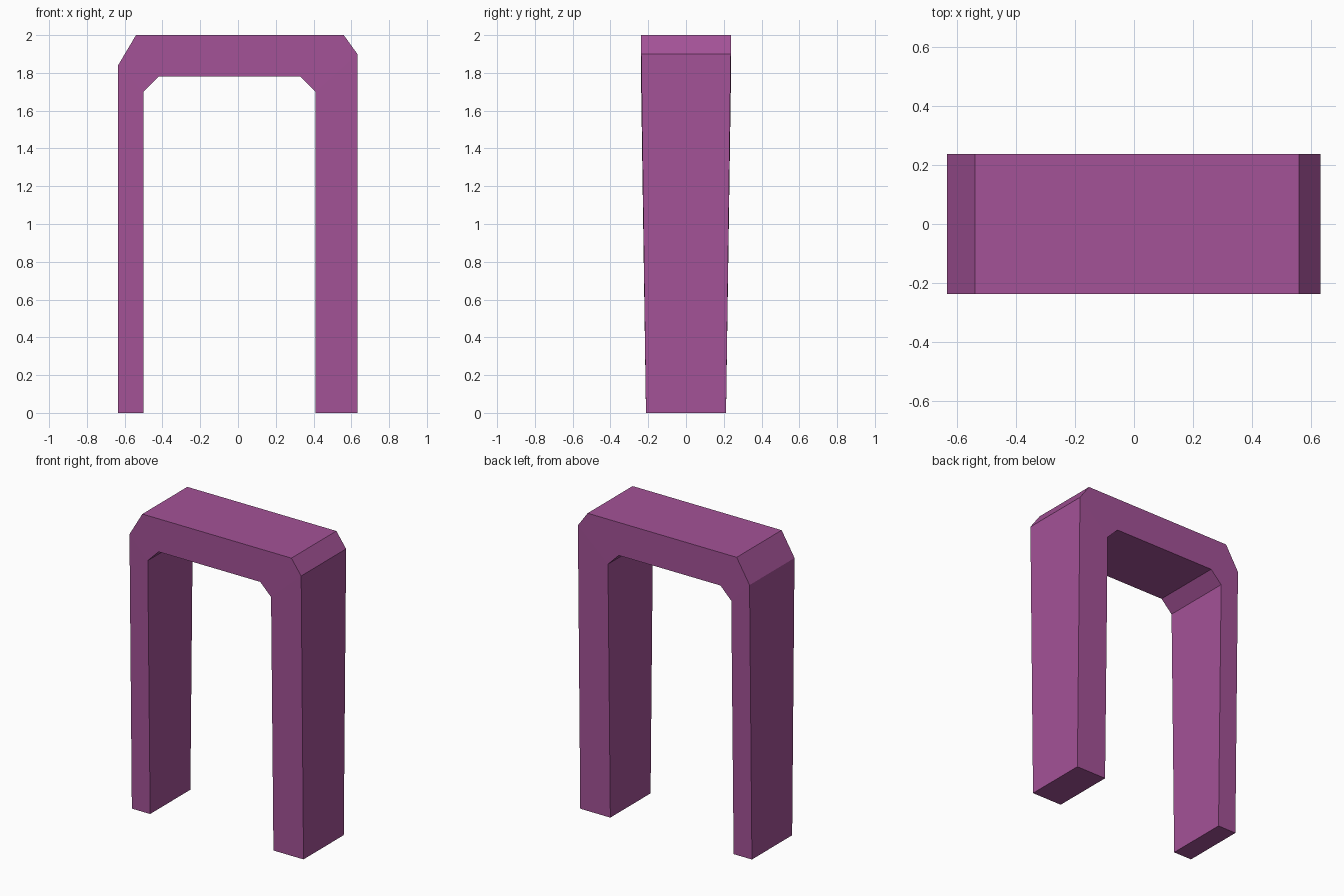
import bpy
import bmesh

cube = bpy.data.objects.get("Cube")
if cube:
    bpy.data.objects.remove(cube, do_unlink=True)

# Single flat purple finish
purple = bpy.data.materials.new("purple")
purple.use_nodes = True
colour = (0.37, 0.085, 0.31, 1.0)
purple.diffuse_color = colour
purple.node_tree.nodes["Principled BSDF"].inputs["Base Color"].default_value = colour

# Arch outline in x, z: outer edge from the right foot round to the left, then the inner edge back
outline = [(-0.635, 0), (-0.635, 1.84), (-0.54, 2), (0.56, 2), (0.632, 1.9), (0.632, 0),
           (0.41, 0), (0.41, 1.7), (0.33, 1.78), (-0.42, 1.78), (-0.5, 1.7), (-0.5, 0)]
FOOT_DEPTH, TOP_DEPTH = 0.212, 0.237

bm = bmesh.new()


def outline_verts(side):
    """Outline on the front (-1) or back (1), narrower at the feet."""
    return [bm.verts.new((x, side * (TOP_DEPTH if z else FOOT_DEPTH), z)) for x, z in outline]


front, back = outline_verts(-1), outline_verts(1)

# Front and back: two tapering legs and the flat crown
right_leg, left_leg = (0, 1, 10, 11), (4, 5, 6, 7)
crown = (1, 2, 3, 4, 7, 8, 9, 10)
for ring in (front, back):
    for part in (right_leg, left_leg, crown):
        bm.faces.new([ring[i] for i in part])

# Walls, chamfers and soles joining front to back
for i in range(len(outline)):
    j = (i + 1) % len(outline)
    bm.faces.new((front[i], front[j], back[j], back[i]))

bmesh.ops.recalc_face_normals(bm, faces=bm.faces[:])
mesh = bpy.data.meshes.new("arch")
bm.to_mesh(mesh)
bm.free()
mesh.materials.append(purple)
arch = bpy.data.objects.new("arch", mesh)
bpy.context.collection.objects.link(arch)
